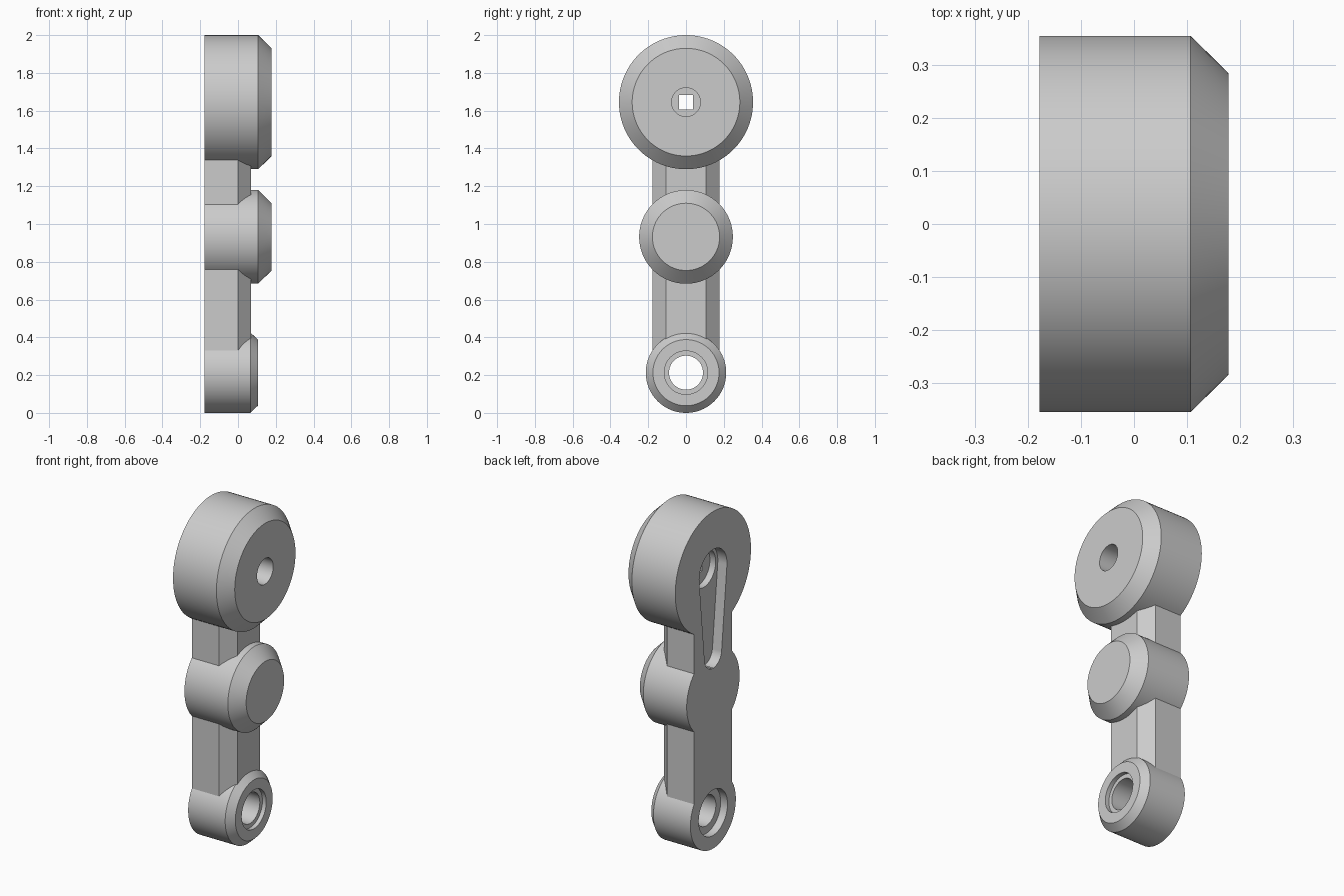
import bpy, bmesh, math

cube = bpy.data.objects.get("Cube")
if cube:
    bpy.data.objects.remove(cube, do_unlink=True)

BACK, FRONT = -0.178, 0.178
TOP_Z, MID_Z, LOW_Z = 1.645, 0.932, 0.213

grey = bpy.data.materials.new("plain grey")
grey.use_nodes = True
colour = (0.6, 0.6, 0.6, 1)
grey.diffuse_color = colour
grey.node_tree.nodes["Principled BSDF"].inputs["Base Color"].default_value = colour


def loft(name, sections):
    """Join matching closed rings of (x, y, z) points and cap both ends."""
    bm = bmesh.new()
    rings = [[bm.verts.new(p) for p in ring] for ring in sections]
    n = len(rings[0])
    for a, b in zip(rings, rings[1:]):
        for i in range(n):
            j = (i + 1) % n
            bm.faces.new((a[i], a[j], b[j], b[i]))
    bm.faces.new(rings[0])
    bm.faces.new(rings[-1])
    bmesh.ops.recalc_face_normals(bm, faces=bm.faces)
    mesh = bpy.data.meshes.new(name)
    bm.to_mesh(mesh)
    bm.free()
    mesh.materials.append(grey)
    ob = bpy.data.objects.new(name, mesh)
    bpy.context.collection.objects.link(ob)
    return ob


def turned(name, z, profile, sides=96):
    """Round part about the x axis from (x, radius) pairs."""
    angles = [2 * math.pi * i / sides for i in range(sides)]
    return loft(name, [[(x, r * math.cos(a), z + r * math.sin(a)) for a in angles]
                       for x, r in profile])


def prism(name, outline, x0, x1):
    """Extrude a (y, z) outline along x."""
    return loft(name, [[(x, y, z) for y, z in outline] for x in (x0, x1)])


def combine(target, tool, operation):
    mod = target.modifiers.new(operation.title(), 'BOOLEAN')
    mod.operation, mod.solver, mod.object = operation, 'EXACT', tool
    bpy.context.view_layer.objects.active = target
    bpy.ops.object.modifier_apply(modifier=mod.name)
    bpy.data.objects.remove(tool, do_unlink=True)


# Chamfered bar
half = [(BACK, 0.178), (0, 0.178), (0.07, 0.107)]
section = half + [(x, -y) for x, y in reversed(half)]
arm = loft("lever_arm", [[(x, y, z) for x, y in section] for z in (LOW_Z, TOP_Z)])

# Round bosses with chamfered front rims
for name, z, profile in (
        ("hub", TOP_Z, [(BACK, 0.355), (0.107, 0.355), (FRONT, 0.285)]),
        ("middle_boss", MID_Z, [(BACK, 0.248), (0.107, 0.248), (FRONT, 0.178)]),
        ("end_boss", LOW_Z, [(BACK, 0.213), (0.065, 0.213), (0.105, 0.175)])):
    combine(arm, turned(name, z, profile), 'UNION')

# Tapered slot in the back: two arcs joined by straight sides
big, small, slot_end = 0.13, 0.08, 1.15
tilt = math.asin((big - small) / (TOP_Z - slot_end))
outline = []
for z, r, start, sweep in ((TOP_Z, big, -tilt, math.pi + 2 * tilt),
                           (slot_end, small, math.pi + tilt, math.pi - 2 * tilt)):
    for i in range(33):
        a = start + sweep * i / 32
        outline.append((r * math.cos(a), z + r * math.sin(a)))
combine(arm, prism("slot_cutter", outline, BACK - 0.05, BACK + 0.06), 'DIFFERENCE')

# Hub bore, square opening and front hole
s = 0.038
square = [(-s, TOP_Z - s), (s, TOP_Z - s), (s, TOP_Z + s), (-s, TOP_Z + s)]
combine(arm, turned("bore_cutter", TOP_Z, [(BACK - 0.05, 0.11), (-0.08, 0.11)]), 'DIFFERENCE')
combine(arm, prism("square_cutter", square, -0.15, 0.1), 'DIFFERENCE')
combine(arm, turned("hole_cutter", TOP_Z, [(-0.05, 0.076), (FRONT + 0.05, 0.076)]), 'DIFFERENCE')

# Stepped hole through the end boss
for x0, x1, r in ((-0.3, 0.3, 0.09), (0.08, 0.3, 0.115), (-0.3, BACK + 0.045, 0.135)):
    combine(arm, turned("pin_cutter", LOW_Z, [(x0, r), (x1, r)]), 'DIFFERENCE')

# Smooth round walls, crisp edges
bpy.ops.object.select_all(action='DESELECT')
arm.select_set(True)
bpy.context.view_layer.objects.active = arm
bpy.ops.object.shade_smooth_by_angle(angle=math.radians(25))
